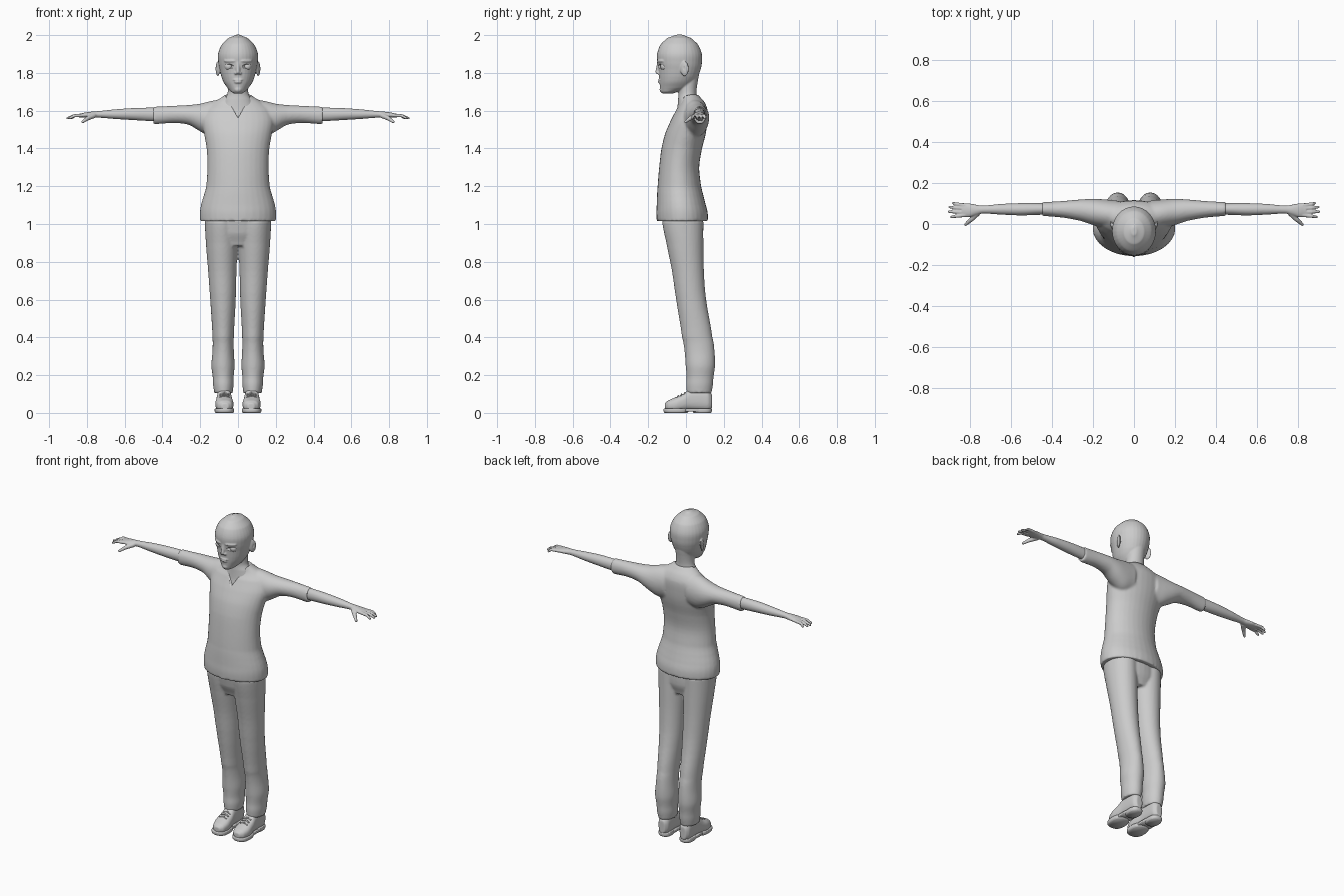
import bpy, bmesh, math
from mathutils import Matrix, Vector

cube = bpy.data.objects.get("Cube")
if cube:
    bpy.data.objects.remove(cube)

grey = bpy.data.materials.new("plain grey")
grey.use_nodes = True
grey.diffuse_color = (0.6, 0.6, 0.6, 1)
grey.node_tree.nodes["Principled BSDF"].inputs["Base Color"].default_value = (0.6, 0.6, 0.6, 1)


def loft(bm, rings, axis, power=2, n=32, steps=4):
    """Skin rings (position, low a, high a, low b, high b) along an axis."""
    smooth = []
    for i in range(len(rings) - 1):
        p = [rings[max(0, min(len(rings) - 1, i + k))] for k in (-1, 0, 1, 2)]
        for s in range(steps):
            t = s / steps
            smooth.append([b + t * (c - a) / 2 + t * t * (2 * a - 5 * b + 4 * c - d) / 2
                           + t ** 3 * (3 * b - a - 3 * c + d) / 2 for a, b, c, d in zip(*p)])
            smooth[-1][0] = p[1][0] + t * (p[2][0] - p[1][0])
    smooth.append(rings[-1])
    loops = []
    for w, a0, a1, b0, b1 in smooth:
        loop = []
        for k in range(n):
            c, s = math.cos(2 * math.pi * k / n), math.sin(2 * math.pi * k / n)
            a = (a0 + a1) / 2 + (a1 - a0) / 2 * math.copysign(abs(c) ** (2 / power), c)
            b = (b0 + b1) / 2 + (b1 - b0) / 2 * math.copysign(abs(s) ** (2 / power), s)
            loop.append(bm.verts.new({"x": (w, a, b), "y": (a, w, b), "z": (a, b, w)}[axis]))
        loops.append(loop)
    faces = [bm.faces.new(loops[0]), bm.faces.new(loops[-1][::-1])]
    for lo, hi in zip(loops, loops[1:]):
        for k in range(n):
            j = (k + 1) % n
            faces.append(bm.faces.new((lo[k], hi[k], hi[j], lo[j])))
    bmesh.ops.recalc_face_normals(bm, faces=faces)


def centred(rows):
    return [(z, -w, w, y0, y1) for z, w, y0, y1 in rows]


def ball(bm, centre, radii, turn=0, axis="Z"):
    m = (Matrix.Translation(centre) @ Matrix.Rotation(math.radians(turn), 4, axis)
         @ Matrix.Diagonal((*radii, 1)))
    bmesh.ops.create_uvsphere(bm, u_segments=24, v_segments=16, radius=1, matrix=m)


def limb(bm, points, radii):
    """Rounded tapering rod through points."""
    points = [Vector(p) for p in points]
    for p, r in zip(points, radii):
        ball(bm, p, (r, r, r))
    for p, q, r, s in zip(points, points[1:], radii, radii[1:]):
        m = Matrix.Translation((p + q) / 2) @ (q - p).to_track_quat("Z", "Y").to_matrix().to_4x4()
        bmesh.ops.create_cone(bm, cap_ends=True, segments=16, radius1=r, radius2=s,
                              depth=(q - p).length, matrix=m)


def make(name, bm, mirror=False, voxel=0, relax=4, helper=False):
    mesh = bpy.data.meshes.new(name)
    bm.to_mesh(mesh)
    bm.free()
    mesh.materials.append(grey)
    mesh.shade_smooth()
    ob = bpy.data.objects.new(name, mesh)
    bpy.context.collection.objects.link(ob)
    if mirror:
        ob.modifiers.new("Mirror", "MIRROR").use_mirror_merge = False
    if voxel:
        m = ob.modifiers.new("Blend", "REMESH")
        m.mode, m.voxel_size, m.use_smooth_shade = "VOXEL", voxel, True
        m = ob.modifiers.new("Relax", "SMOOTH")
        m.factor, m.iterations = 0.5, relax
    if helper:
        ob.hide_render = True
        ob.hide_set(True)
    return ob


def cut(ob, cutter):
    m = ob.modifiers.new("Cut", "BOOLEAN")
    m.operation, m.solver, m.object = "DIFFERENCE", "EXACT", cutter


# Head with face, ears and neck
bm = bmesh.new()
loft(bm, centred([(1.69, .02, -.125, -.07), (1.70, .038, -.132, -.04), (1.72, .056, -.137, .02),
                  (1.75, .076, -.14, .045), (1.78, .088, -.143, .064), (1.82, .098, -.146, .078),
                  (1.85, .104, -.151, .084), (1.90, .106, -.153, .084), (1.95, .086, -.135, .064),
                  (1.985, .05, -.098, .026), (2.002, .012, -.055, -.015)]), "z")
loft(bm, centred([(1.55, .11, -.058, .09), (1.6, .1, -.047, .08), (1.66, .073, -.042, .06),
                  (1.69, .056, -.04, .055), (1.74, .053, -.045, .06), (1.8, .056, -.04, .07)]), "z")
limb(bm, [(0, -.143, 1.86), (0, -.151, 1.805)], [.009, .011])
ball(bm, (0, -.139, 1.763), (.026, .009, .005))
ball(bm, (0, -.139, 1.751), (.021, .010, .006))
ball(bm, (0, -.122, 1.712), (.022, .018, .018))
for s in (-1, 1):
    ball(bm, (s * .012, -.145, 1.798), (.008, .010, .007))
    ball(bm, (s * .045, -.136, 1.863), (.034, .010, .008), s * 28)
    ball(bm, (s * .107, -.008, 1.822), (.008, .024, .040), s * -22)
head = make("head", bm, voxel=.004)

# Hollows for the eyes and ears
bm = bmesh.new()
for s in (-1, 1):
    ball(bm, (s * .050, -.143, 1.834), (.029, .021, .013), s * 27)
    ball(bm, (s * .121, -.013, 1.826), (.009, .012, .024), s * -22)
cut(head, make("face_hollows", bm, helper=True))

# Eyes
bm = bmesh.new()
ball(bm, (.049, -.113, 1.834), (.022, .022, .022))
make("eyes", bm, mirror=True)

# Shirt with short sleeves
bm = bmesh.new()
loft(bm, centred([(1.015, .201, -.155, .117), (1.06, .202, -.157, .115), (1.1, .196, -.155, .105),
                  (1.16, .179, -.153, .09), (1.2, .168, -.15, .08), (1.3, .162, -.142, .07),
                  (1.4, .166, -.13, .085), (1.48, .18, -.11, .105), (1.55, .19, -.08, .113),
                  (1.61, .17, -.05, .113), (1.65, .12, -.027, .095), (1.685, .07, -.03, .065)]), "z")
for s in (-1, 1):
    loft(bm, [(s * x, *r) for x, *r in (
        (.08, -.03, .115, 1.46, 1.66), (.14, -.02, .12, 1.46, 1.652), (.2, -.005, .123, 1.49, 1.637),
        (.26, .015, .12, 1.525, 1.63), (.34, .03, .113, 1.535, 1.626), (.43, .038, .108, 1.529, 1.622),
        (.448, .038, .108, 1.528, 1.622))], "x")
shirt = make("shirt", bm, voxel=.007, relax=5)

# V neckline
bm = bmesh.new()
tri = [bm.verts.new(p) for p in ((0, -.3, 1.562), (.085, -.3, 1.71), (-.085, -.3, 1.71))]
side = bm.faces.new(tri)
ext = bmesh.ops.extrude_face_region(bm, geom=[side])["geom"]
bmesh.ops.translate(bm, vec=(0, .32, 0), verts=[v for v in ext if isinstance(v, bmesh.types.BMVert)])
bmesh.ops.recalc_face_normals(bm, faces=bm.faces)
cut(shirt, make("neckline_cutter", bm, helper=True))

# Arms and hands
bm = bmesh.new()
loft(bm, [(.38, .045, .1, 1.545, 1.615), (.46, .045, .102, 1.545, 1.616), (.55, .042, .102, 1.55, 1.614),
          (.65, .046, .098, 1.556, 1.607), (.74, .051, .09, 1.563, 1.598), (.775, .042, .095, 1.562, 1.595),
          (.81, .033, .101, 1.563, 1.59), (.84, .038, .099, 1.564, 1.584)], "x")
for y, tip_x, tip_y in ((.092, .888, .102), (.075, .907, .083), (.058, .910, .060), (.043, .898, .034)):
    limb(bm, [(.825, y, 1.575), (.868, (y + tip_y) / 2, 1.573), (tip_x - .006, tip_y, 1.560)],
         [.0095, .0085, .0065])
limb(bm, [(.765, .052, 1.573), (.795, .022, 1.56), (.822, -.002, 1.541)], [.014, .0115, .0075])
make("arms_and_hands", bm, mirror=True, voxel=.004, relax=2)

# Trousers
bm = bmesh.new()
loft(bm, centred([(.885, .12, -.085, .07), (.95, .17, -.112, .09), (1.06, .176, -.13, .09)]), "z")
for s in (-1, 1):
    loft(bm, [(z, *sorted((s * a, s * b)), c, d) for z, a, b, c, d in (
        (.105, .028, .126, .004, .136), (.15, .023, .132, .001, .143), (.19, .023, .134, .003, .146),
        (.25, .018, .141, -.002, .154), (.33, .022, .135, -.008, .151), (.4, .022, .135, -.021, .14),
        (.6, .012, .147, -.052, .107), (.75, .008, .158, -.074, .095), (.9, .001, .17, -.104, .092),
        (1.02, .0, .176, -.127, .092))], "z")
make("trousers", bm, voxel=.007)

# Shoes
bm = bmesh.new()
loft(bm, [(-.112, .05, .088, .018, .052), (-.095, .032, .108, .010, .066), (-.055, .024, .12, .006, .083),
          (-.015, .028, .117, .010, .1), (.02, .034, .112, .014, .128), (.08, .036, .11, .012, .135),
          (.118, .039, .107, .012, .125), (.137, .052, .094, .02, .1)], "y", power=2.5)
make("shoes", bm, mirror=True, voxel=.005)

# Soles and heels
bm = bmesh.new()
for x, y, w, l in ((.072, -.052, .052, .067), (.073, .086, .04, .051)):
    loft(bm, [(z, x - w * k, x + w * k, y - l * k, y + l * k)
              for z, k in ((0, .9), (.006, .98), (.018, 1), (.024, .97))], "z", power=2.5)
loft(bm, [(z, .032, .113, -.04, .09) for z in (.008, .024)], "z", power=4)
make("shoe_soles", bm, mirror=True)

# Laces
bm = bmesh.new()
for i in range(4):
    y, z = -.045 + .018 * i, .089 + .0085 * i
    limb(bm, [(.05, y, z - .006), (.072, y + .004, z + .001), (.094, y, z - .006)], [.004] * 3)
make("shoe_laces", bm, mirror=True)
